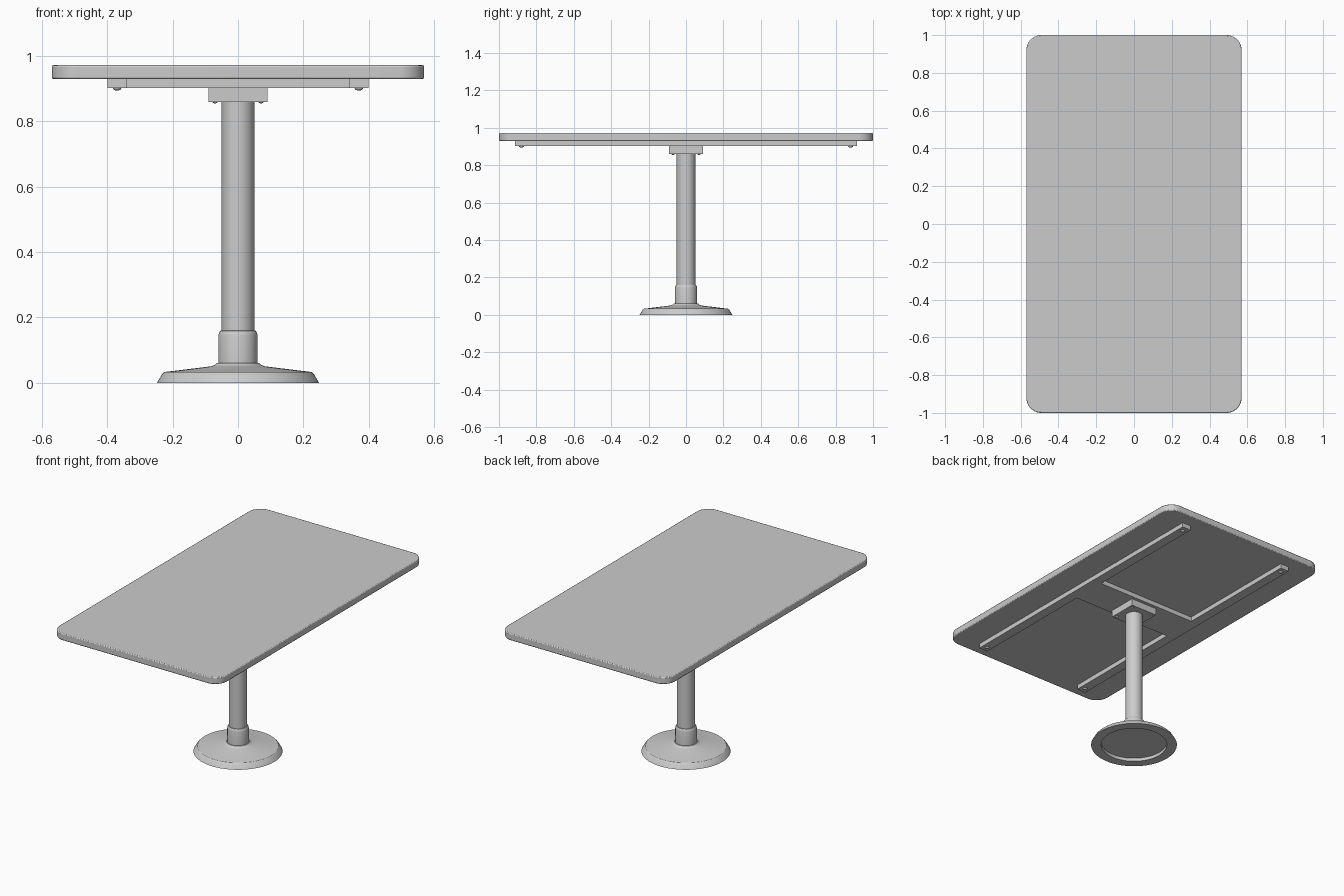
import bpy, bmesh, math

if "Cube" in bpy.data.objects:
    bpy.data.objects.remove(bpy.data.objects["Cube"], do_unlink=True)

GREY = (0.6, 0.6, 0.6, 1)
mat = bpy.data.materials.new("plain grey")
mat.use_nodes = True
mat.diffuse_color = GREY
mat.node_tree.nodes["Principled BSDF"].inputs["Base Color"].default_value = GREY


def finish(name, bm, smooth=True):
    bmesh.ops.recalc_face_normals(bm, faces=bm.faces)
    mesh = bpy.data.meshes.new(name)
    bm.to_mesh(mesh)
    bm.free()
    mesh.materials.append(mat)
    obj = bpy.data.objects.new(name, mesh)
    bpy.context.collection.objects.link(obj)
    if smooth:
        bpy.ops.object.select_all(action="DESELECT")
        obj.select_set(True)
        bpy.context.view_layer.objects.active = obj
        bpy.ops.object.shade_smooth_by_angle(angle=math.radians(30))
    return obj


def extruded(name, outline, z0, z1, smooth=False):
    """Prism from a flat outline; returns the object."""
    bm = bmesh.new()
    base = bm.faces.new([bm.verts.new((x, y, z0)) for x, y in outline])
    top = bmesh.ops.extrude_face_region(bm, geom=[base], use_keep_orig=True)
    verts = [v for v in top["geom"] if isinstance(v, bmesh.types.BMVert)]
    bmesh.ops.translate(bm, verts=verts, vec=(0, 0, z1 - z0))
    return finish(name, bm, smooth)


def lathe(name, profile, x=0, y=0, steps=64):
    """Revolve (radius, height) points about a vertical axis."""
    bm = bmesh.new()
    verts = [bm.verts.new((r, 0, z)) for r, z in profile]
    edges = [bm.edges.new(pair) for pair in zip(verts, verts[1:])]
    bmesh.ops.spin(bm, geom=verts + edges, cent=(0, 0, 0), axis=(0, 0, 1),
                   angle=math.tau, steps=steps)
    bmesh.ops.remove_doubles(bm, verts=bm.verts, dist=0.0001)
    bmesh.ops.translate(bm, verts=bm.verts, vec=(x, y, 0))
    return finish(name, bm)


def rounded_rect(hx, hy, r, n=10):
    pts = []
    for q, (sx, sy) in enumerate([(1, 1), (-1, 1), (-1, -1), (1, -1)]):
        for i in range(n + 1):
            a = (q + i / n) * math.pi / 2
            pts.append((sx * (hx - r) + r * math.cos(a), sy * (hy - r) + r * math.sin(a)))
    return pts


# Tabletop with rounded corners and softened rim
top = extruded("tabletop", rounded_rect(0.57, 1.0, 0.08), 0.93, 0.972, True)
bevel = top.modifiers.new("soft rim", "BEVEL")
bevel.width = 0.005
bevel.segments = 2
bevel.limit_method = "ANGLE"
bevel.angle_limit = math.radians(60)

# One-piece H-shaped support frame under the top
RAIL_OUT, RAIL_IN, RAIL_END, BAR = 0.40, 0.34, 0.915, 0.11
quarter = [(RAIL_IN, BAR), (RAIL_IN, RAIL_END), (RAIL_OUT, RAIL_END)]
right = quarter[::-1] + quarter[:1]
outline = []
for sx, sy, order in [(1, 1, -1), (-1, 1, 1), (-1, -1, -1), (1, -1, 1)]:
    outline += [(sx * x, sy * y) for x, y in quarter[::order]]
extruded("support_frame", outline, 0.902, 0.93)

# Square mounting block above the post
extruded("mounting_block", [(-0.09, -0.09), (0.09, -0.09), (0.09, 0.09), (-0.09, 0.09)],
         0.86, 0.902)

# Post, collar and dished foot
lathe("post", [(0, 0.05), (0.05, 0.05), (0.05, 0.86), (0, 0.86)])
lathe("collar", [(0.05, 0.05), (0.06, 0.05), (0.06, 0.145), (0.058, 0.153),
                 (0.054, 0.159), (0.05, 0.16)])
lathe("foot", [(0, 0.02), (0.19, 0.02), (0.19, 0), (0.248, 0), (0.232, 0.027),
               (0.225, 0.033), (0.085, 0.05), (0.072, 0.054), (0.065, 0.061), (0, 0.061)])

# Domed bolt heads under the frame ends and the mounting block
for part, bx, by, z, r in [("frame_bolt", 0.37, 0.88, 0.902, 0.013),
                           ("block_bolt", 0.07, 0.07, 0.86, 0.008)]:
    for side, sx in (("left", 1), ("right", -1)):
        for end, sy in (("front", -1), ("back", 1)):
            dome = [(r * math.cos(a), z - 0.6 * r * math.sin(a))
                    for a in (math.pi / 2 * i / 4 for i in range(5))]
            lathe(f"{part}_{end}_{side}", [(0, z)] + dome, sx * bx, sy * by, 16)
